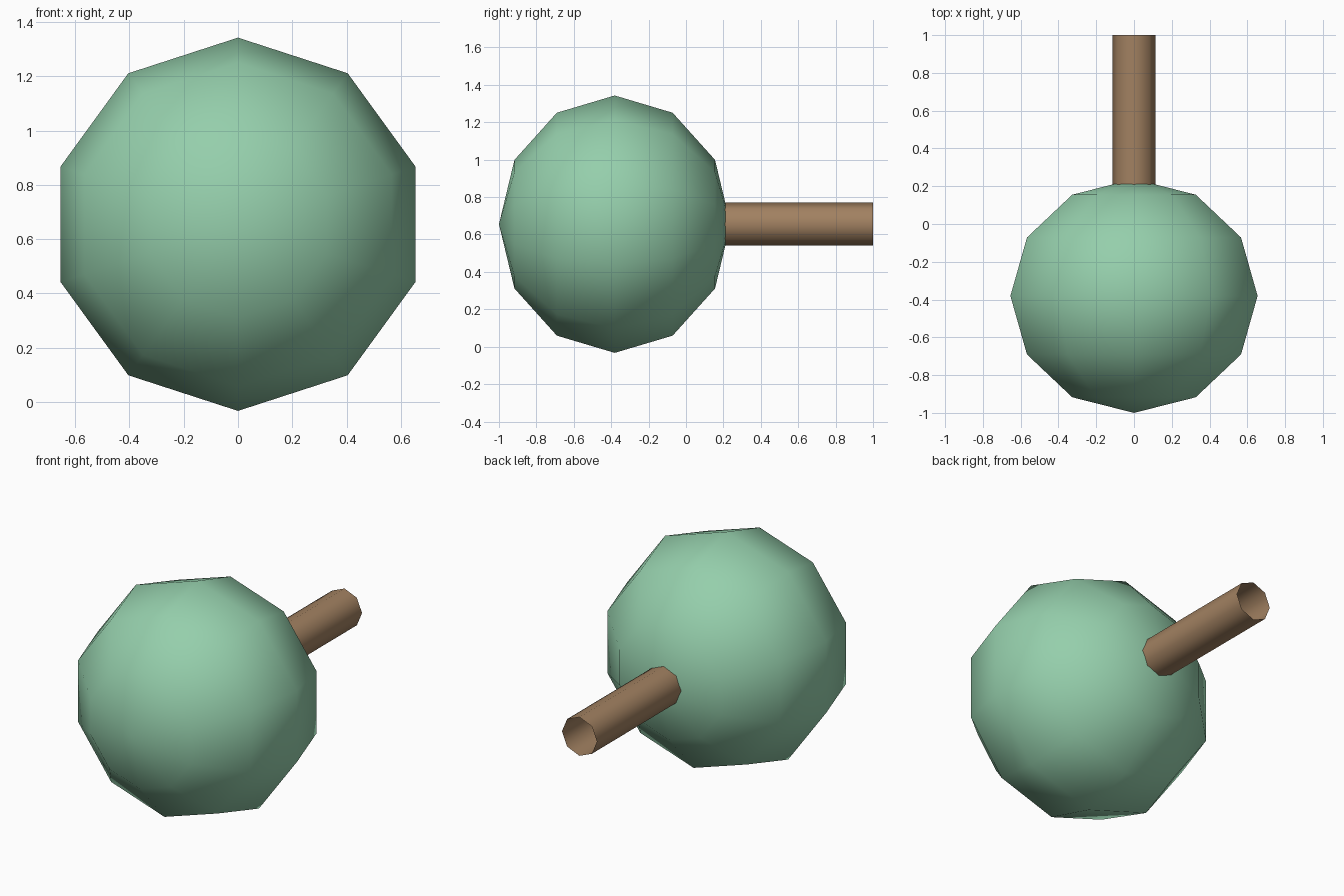
import bpy
from math import radians

if "Cube" in bpy.data.objects:
    bpy.data.objects.remove(bpy.data.objects["Cube"])


def paint(obj, name, color):
    mat = bpy.data.materials.new(name)
    mat.diffuse_color = color
    mat.use_nodes = True
    mat.node_tree.nodes["Principled BSDF"].inputs["Base Color"].default_value = mat.diffuse_color
    obj.data.materials.append(mat)


R = 0.688            # ball radius across x and z
CZ = 0.655           # height of the shared axis
DEPTH = 0.619        # ball half-depth along y

# Low-poly ball: 10 segments, 6 rings, poles facing front and back
bpy.ops.mesh.primitive_uv_sphere_add(segments=10, ring_count=6, radius=1,
                                     location=(0, DEPTH - 1, CZ),
                                     rotation=(radians(90), 0, 0))
ball = bpy.context.object
ball.name = "ball"
ball.scale = (R, R, DEPTH)
bpy.ops.object.transform_apply(location=False, rotation=True, scale=True)
bpy.ops.object.shade_smooth()
paint(ball, "green", (0.30, 0.62, 0.41, 1))

# Open octagonal stem running out of the back
START, END = 0.15, 1.0
bpy.ops.mesh.primitive_cylinder_add(vertices=8, radius=0.115, depth=END - START,
                                    end_fill_type='NOTHING',
                                    location=(0, (START + END) / 2, CZ),
                                    rotation=(radians(90), 0, 0))
stem = bpy.context.object
stem.name = "stem"
bpy.ops.object.shade_smooth()
paint(stem, "brown", (0.36, 0.22, 0.12, 1))
